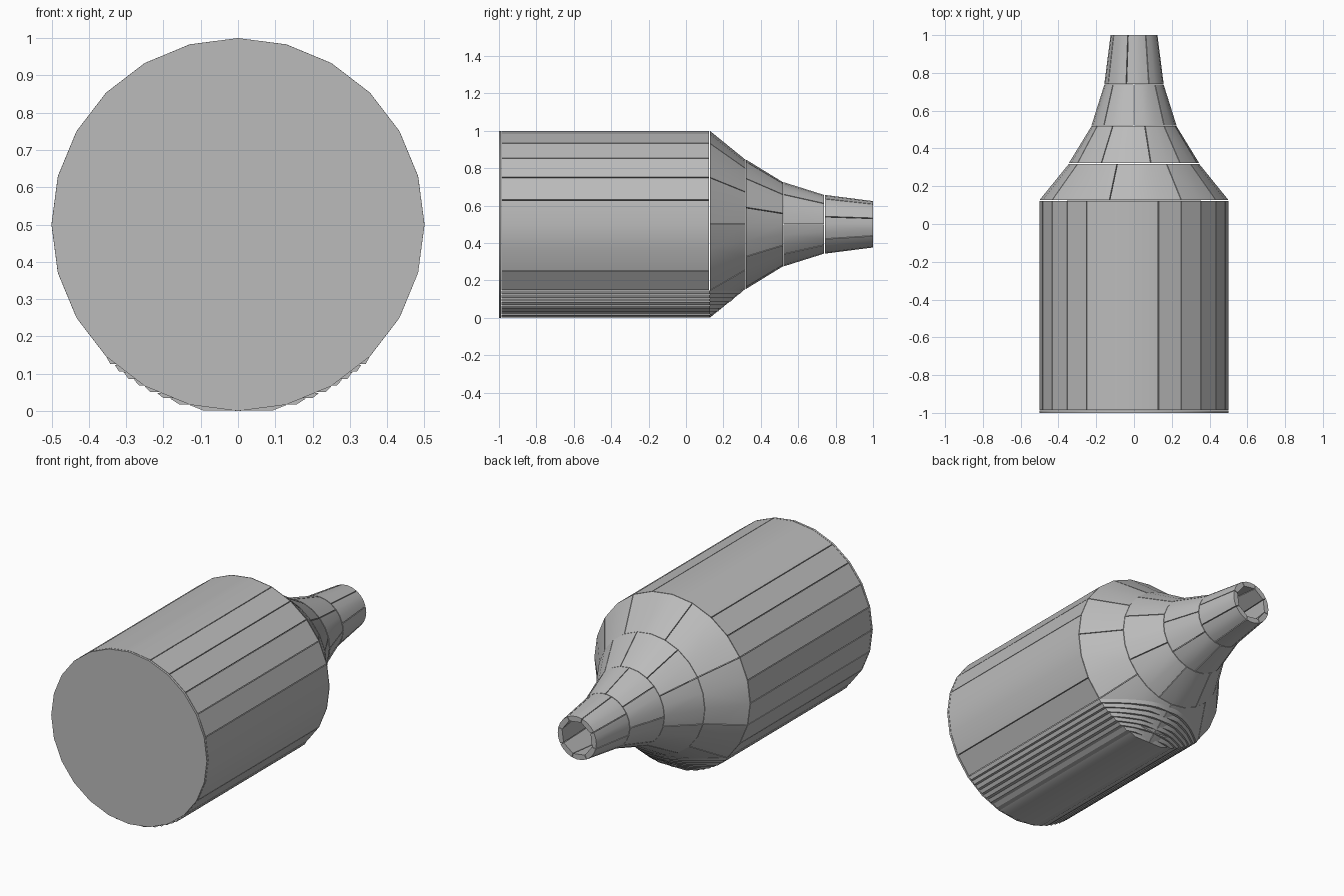
import bpy, bmesh
from math import sin, cos, radians, sqrt

cube = bpy.data.objects.get("Cube")
if cube:
    bpy.data.objects.remove(cube, do_unlink=True)

grey = bpy.data.materials.new("plain grey")
grey.use_nodes = True
colour = (0.5, 0.5, 0.5, 1)
grey.diffuse_color = colour
grey.node_tree.nodes["Principled BSDF"].inputs["Base Color"].default_value = colour

R = 0.5        # body radius, also the height of the axis
GAP = 0.002    # half width of the seams
STEP = 15      # degrees between the sides of the round outline


def ring_point(y, r, angle):
    return (r * cos(angle), y, R + r * sin(angle))


def add_hull(bm, points):
    """Add one convex piece wrapped around the points."""
    verts = [bm.verts.new(p) for p in points]
    bmesh.ops.convex_hull(bm, input=verts)
    loose = [v for v in bm.verts if not v.link_faces]
    bmesh.ops.delete(bm, geom=loose, context='VERTS')


def finish(name, bm):
    bmesh.ops.dissolve_limit(bm, angle_limit=radians(1), verts=bm.verts, edges=bm.edges)
    bmesh.ops.recalc_face_normals(bm, faces=bm.faces)
    mesh = bpy.data.meshes.new(name)
    bm.to_mesh(mesh)
    bm.free()
    mesh.materials.append(grey)
    obj = bpy.data.objects.new(name, mesh)
    bpy.context.collection.objects.link(obj)
    bpy.ops.object.select_all(action='DESELECT')
    obj.select_set(True)
    bpy.context.view_layer.objects.active = obj
    bpy.ops.object.shade_smooth_by_angle(angle=radians(30))


def panel_ring(name, y0, r0, y1, r1, seams, wall=0.025):
    """A ring of curved wall panels, split at the seam angles."""
    bm = bmesh.new()
    for a, b in zip(seams, seams[1:]):
        points = []
        for y, r in ((y0 + GAP, r0), (y1 - GAP, r1)):
            trim = GAP / r
            angles = [radians(a) + trim, radians(b) - trim]
            angles += [radians(d) for d in range(a + STEP, b, STEP)]
            for t in angles:
                points += [ring_point(y, r, t), ring_point(y, r - wall, t)]
        add_hull(bm, points)
    finish(name, bm)


# Closed flat base
bm = bmesh.new()
add_hull(bm, [ring_point(y, R, radians(d))
              for y in (-1, -0.988) for d in range(0, 360, STEP)])
finish("base_disc", bm)

# Long body staves; the underside is left for the slabs
panel_ring("body_staves", -0.988, R, 0.125, R,
           [-45, -30, 15, 30, 45, 60, 75, 120, 135, 150, 165, 180, 195, 210, 225])

# Shoulder and neck, each ring with staggered seams
panel_ring("lower_shoulder", 0.125, R, 0.32, 0.345,
           [0, 30, 60, 105, 150, 195, 225, 270, 315, 360])
panel_ring("upper_shoulder", 0.32, 0.345, 0.52, 0.225,
           [15, 45, 75, 120, 150, 195, 240, 285, 330, 375])
panel_ring("lower_neck", 0.52, 0.225, 0.74, 0.157, list(range(0, 361, 45)))
panel_ring("open_neck", 0.74, 0.157, 1.002, 0.124, list(range(15, 376, 45)))

# Thin level slabs that fill the underside of the body and shoulder
outline = [(-0.986, R)] + [(0.125 + 0.195 * i / 12, R - 0.155 * i / 12) for i in range(13)]
levels = [0, 0.017, 0.034, 0.05, 0.067, 0.085, 0.105, 0.125, 0.146]
bm = bmesh.new()
for z0, z1 in zip(levels, levels[1:]):
    points = []
    for z, cut in ((z0 + GAP / 2, (z0 + z1) / 2), (z1 - GAP / 2, z1)):
        for y, r in outline:
            if r > R - cut:
                half = sqrt(r * r - (R - cut) ** 2)
                points += [(half, y, z), (-half, y, z)]
    add_hull(bm, points)
finish("underside_slabs", bm)
